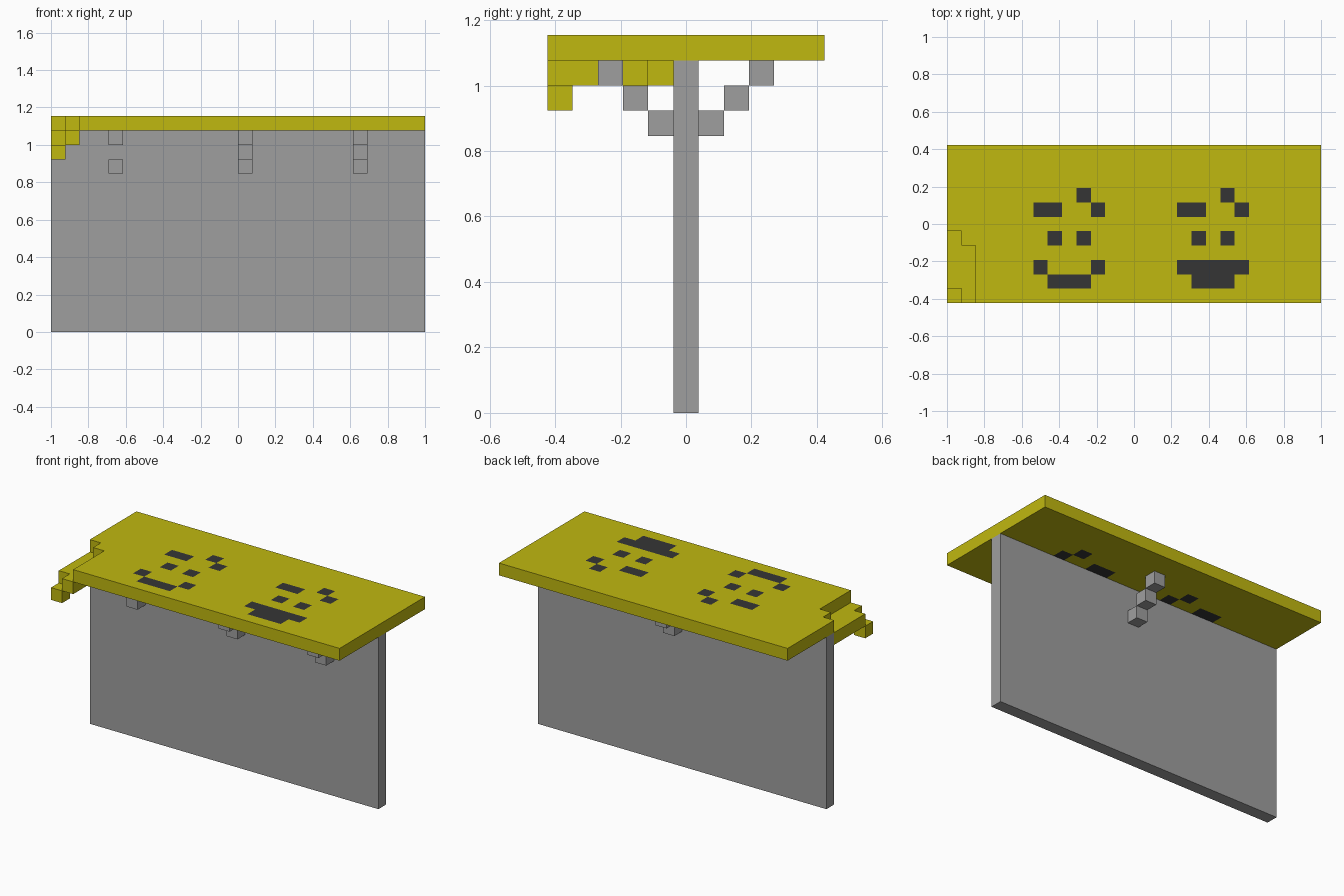
import bpy, bmesh
from mathutils import Matrix, Vector

cube = bpy.data.objects.get("Cube")
if cube:
    bpy.data.objects.remove(cube, do_unlink=True)

U = 2 / 13 / 2            # one block
NX, NY = 26, 11           # table top size in blocks
TOP = 14                  # height of the wall in blocks


def material(name, rgb):
    m = bpy.data.materials.new(name)
    m.use_nodes = True
    m.diffuse_color = (*rgb, 1)
    m.node_tree.nodes["Principled BSDF"].inputs["Base Color"].default_value = (*rgb, 1)
    return m


YELLOW = material("yellow", (0.53, 0.48, 0.005))
GREY = material("grey", (0.345, 0.345, 0.345))
DARK = material("charcoal", (0.036, 0.036, 0.036))


def finish(name, bm, *mats):
    bmesh.ops.recalc_face_normals(bm, faces=bm.faces)
    mesh = bpy.data.meshes.new(name)
    bm.to_mesh(mesh)
    bm.free()
    for m in mats:
        mesh.materials.append(m)
    obj = bpy.data.objects.new(name, mesh)
    bpy.context.collection.objects.link(obj)
    return obj


def boxes(name, spans, mat):
    """One object made of boxes, each given as (low corner, high corner) in blocks."""
    bm = bmesh.new()
    for lo, hi in spans:
        lo, hi = Vector(lo) * U, Vector(hi) * U
        bmesh.ops.create_cube(bm, size=1, matrix=Matrix.Translation((lo + hi) / 2)
                              @ Matrix.Diagonal((*(hi - lo), 1)))
    return finish(name, bm, mat)


def slab(name, cells, level, mats, marks=()):
    """One-block-thick sheet of cells (column, row); marked cells get the second material."""
    bm = bmesh.new()
    corner = {}

    def vert(i, j):
        if (i, j) not in corner:
            corner[i, j] = bm.verts.new(((i - NX / 2) * U, (j - NY / 2) * U, level * U))
        return corner[i, j]

    for i, j in cells:
        bm.faces.new([vert(i, j), vert(i + 1, j), vert(i + 1, j + 1), vert(i, j + 1)])
    new = bmesh.ops.extrude_face_region(bm, geom=bm.faces[:], use_keep_orig=True)["geom"]
    bmesh.ops.translate(bm, vec=(0, 0, U),
                        verts=[v for v in new if isinstance(v, bmesh.types.BMVert)])
    bm.normal_update()
    for f in bm.faces:
        c = f.calc_center_median() / U
        if abs(f.normal.z) > 0.5 and (int(c.x + NX / 2), int(c.y + NY / 2)) in marks:
            f.material_index = 1
    return finish(name, bm, *mats)


# Two faces inlaid in the top: brows and eyes shared, mouths differ
features = [(6, 6), (7, 6), (9, 7), (10, 6), (7, 4), (9, 4),
            (6, 2), (10, 2), (7, 1), (8, 1), (9, 1)]
marks = set(features) | {(i + 10, j) for i, j in features}
marks |= {(i, 2) for i in range(16, 21)}

# Top with a stepped notch in one corner
sag = {(0, j) for j in range(5)} | {(1, j) for j in range(4)}
top_cells = [(i, j) for i in range(NX) for j in range(NY) if (i, j) not in sag]
slab("top", top_cells, TOP, (YELLOW, DARK), marks)

# Drooping corner that falls in steps
slab("corner_droop", sorted(sag - {(0, 0)}), TOP - 1, (YELLOW,))
slab("corner_tip", [(0, 0)], TOP - 2, (YELLOW,))

# Upright wall
boxes("wall", [((-13, -0.5, 0), (13, 0.5, TOP))], GREY)


def brace(name, x, side, steps):
    """Stair of blocks climbing outward from the wall to the top."""
    spans = []
    for s in steps:
        y, z = side * (s + 1), TOP - 3 + s
        spans.append(((x, y - 0.5, z), (x + 1, y + 0.5, z + 1)))
    boxes(name, spans, GREY)


brace("front_right_brace", -9, -1, (0, 2))
brace("front_middle_brace", 0, -1, (0, 1, 2))
brace("front_left_brace", 8, -1, (0, 1, 2))
brace("back_brace", 0, 1, (0, 1, 2))
